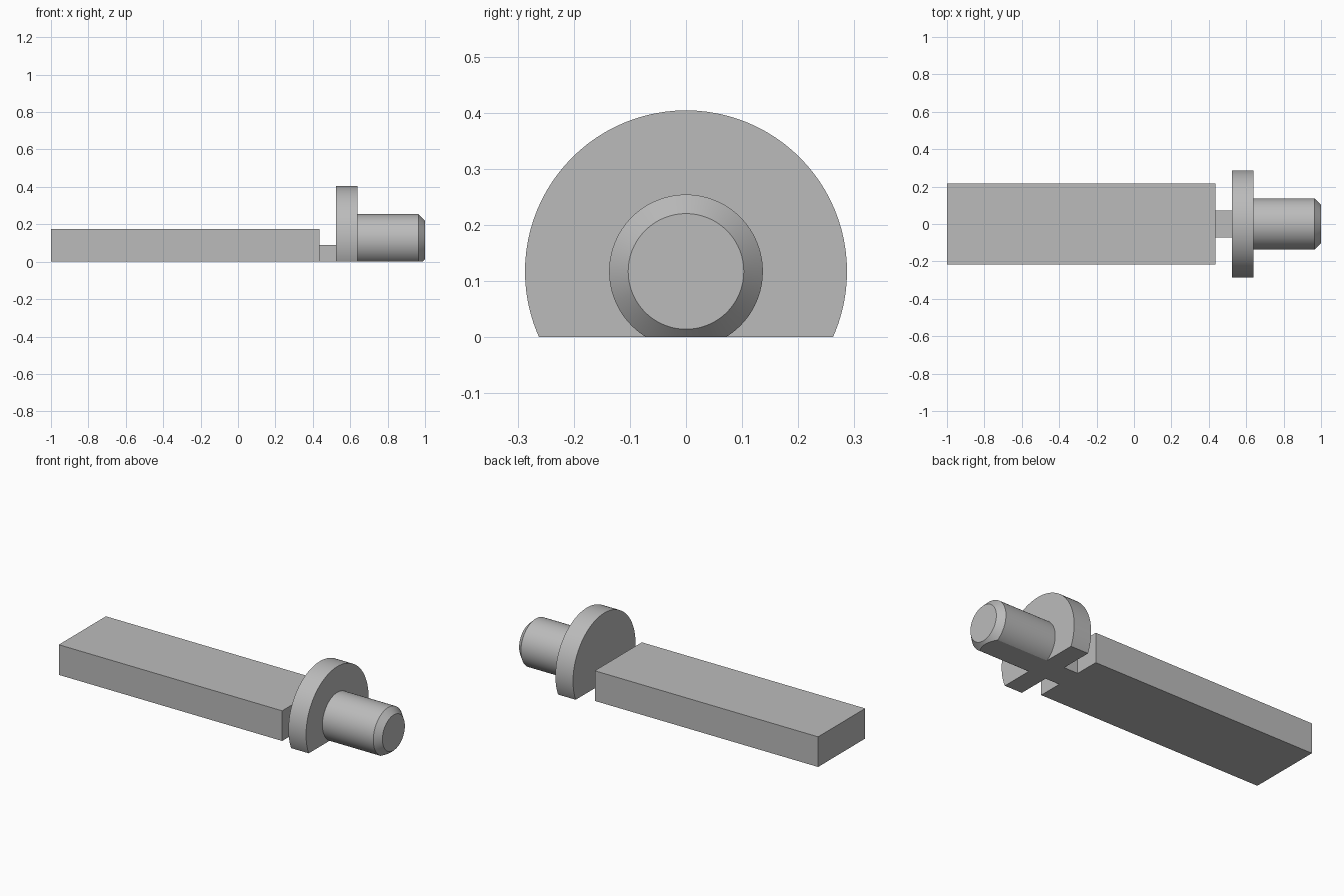
import bpy, bmesh, math
from mathutils import Matrix, Vector

cube = bpy.data.objects.get("Cube")
if cube:
    bpy.data.objects.remove(cube, do_unlink=True)

AXIS_Z = 0.117

steel = bpy.data.materials.new("plain grey")
steel.use_nodes = True
grey = (0.5, 0.5, 0.5, 1)
steel.diffuse_color = grey
steel.node_tree.nodes["Principled BSDF"].inputs["Base Color"].default_value = grey


def add_object(name, bm):
    bmesh.ops.recalc_face_normals(bm, faces=bm.faces)
    mesh = bpy.data.meshes.new(name)
    bm.to_mesh(mesh)
    bm.free()
    mesh.materials.append(steel)
    obj = bpy.data.objects.new(name, mesh)
    bpy.context.collection.objects.link(obj)
    return obj


def add_box(name, x0, x1, half_width, height):
    bm = bmesh.new()
    bmesh.ops.create_cube(bm, size=1)
    bmesh.ops.scale(bm, verts=bm.verts, vec=(x1 - x0, 2 * half_width, height))
    bmesh.ops.translate(bm, verts=bm.verts, vec=((x0 + x1) / 2, 0, height / 2))
    return add_object(name, bm)


def add_turned(name, profile):
    """Revolve (x, radius) pairs about the long axis, then mill the base flat."""
    bm = bmesh.new()
    segments = 96
    rings = []
    for x, r in profile:
        rings.append([bm.verts.new((x, r * math.sin(a), AXIS_Z + r * math.cos(a)))
                      for a in (math.tau * i / segments for i in range(segments))])
    for a, b in zip(rings, rings[1:]):
        for i in range(segments):
            j = (i + 1) % segments
            bm.faces.new((a[i], a[j], b[j], b[i]))
    bm.faces.new(rings[0])
    bm.faces.new(rings[-1])
    cut = bmesh.ops.bisect_plane(bm, geom=bm.verts[:] + bm.edges[:] + bm.faces[:],
                                 plane_co=(0, 0, 0), plane_no=(0, 0, 1), clear_inner=True)
    rim = [e for e in cut["geom_cut"] if isinstance(e, bmesh.types.BMEdge)]
    bmesh.ops.holes_fill(bm, edges=rim, sides=0)
    obj = add_object(name, bm)
    bpy.ops.object.select_all(action="DESELECT")
    obj.select_set(True)
    bpy.context.view_layer.objects.active = obj
    bpy.ops.object.shade_smooth_by_angle(angle=math.radians(25))
    return obj


# Flat bar and the narrow neck joining it to the flange
add_box("flat_bar", -1, 0.435, 0.216, 0.175)
add_box("neck", 0.435, 0.525, 0.073, 0.09)

# Round flange with its chamfered pin, flattened underneath
add_turned("flanged_pin", [(0.525, 0.287), (0.638, 0.287), (0.638, 0.137),
                           (0.965, 0.137), (1, 0.103)])
